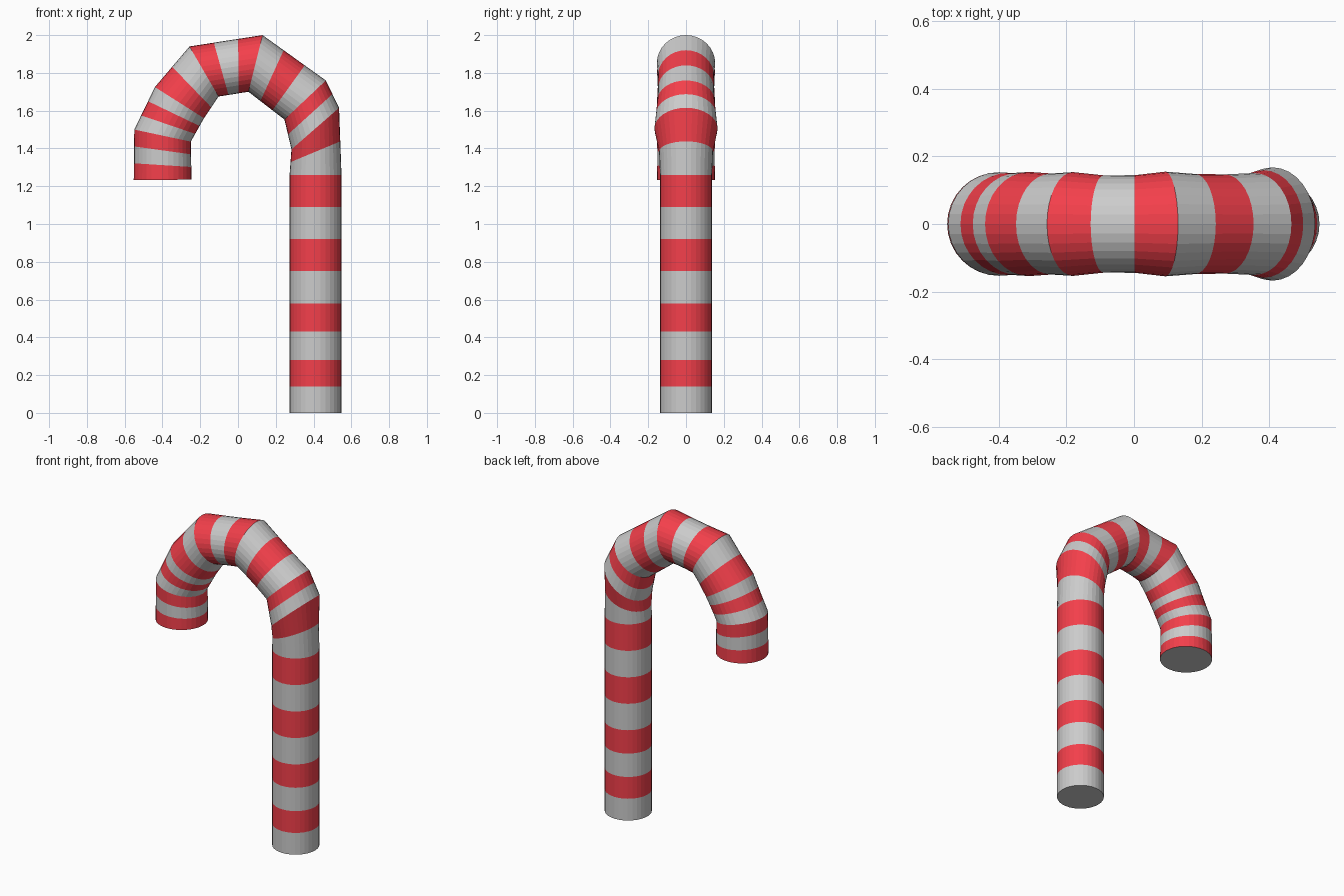
import bpy, bmesh, math
from mathutils import Vector

if "Cube" in bpy.data.objects:
    bpy.data.objects.remove(bpy.data.objects["Cube"])

SIDES = 32

# Key rings: outer edge (x, z), inner edge (x, z), number of stripes to the next ring
stem_levels = [0, .14, .28, .43, .58, .75, .92, 1.09]
keys = [((.548, z), (.273, z), 1) for z in stem_levels] + [
    ((.548, 1.26), (.273, 1.26), 2),
    ((.535, 1.615), (.283, 1.395), 2),
    ((.465, 1.76), (.246, 1.553), 3),
    ((.13, 2.0), (.055, 1.70), 3),
    ((-.257, 1.94), (-.103, 1.675), 2),
    ((-.44, 1.725), (-.18, 1.56), 3),
    ((-.549, 1.5), (-.25, 1.436), 3),
    ((-.552, 1.232), (-.246, 1.235), 0),
]


def ring(bm, outer, inner):
    """Circle spanning the outer and inner edge points, extending in y."""
    o, i = (Vector((p[0], 0, p[1])) for p in (outer, inner))
    centre, arm = (o + i) / 2, (o - i) / 2
    side = Vector((0, arm.length, 0))
    angles = [2 * math.pi * k / SIDES for k in range(SIDES)]
    return [bm.verts.new(centre + arm * math.cos(a) + side * math.sin(a)) for a in angles]


def material(name, colour):
    m = bpy.data.materials.new(name)
    m.diffuse_color = colour
    m.use_nodes = True
    m.node_tree.nodes["Principled BSDF"].inputs["Base Color"].default_value = m.diffuse_color
    return m


bm = bmesh.new()

# Rings, with each bend segment split evenly into stripes
rings = []
for (o1, i1, n), (o2, i2, _) in zip(keys, keys[1:]):
    for s in range(n):
        t = s / n
        rings.append(ring(bm, Vector(o1).lerp(Vector(o2), t), Vector(i1).lerp(Vector(i2), t)))
rings.append(ring(bm, *keys[-1][:2]))

# Alternating stripes
for b, (r1, r2) in enumerate(zip(rings, rings[1:])):
    for k in range(SIDES):
        j = (k + 1) % SIDES
        bm.faces.new((r1[k], r1[j], r2[j], r2[k])).material_index = b % 2

# End caps
bm.faces.new(rings[0])
bm.faces.new(rings[-1])
bmesh.ops.recalc_face_normals(bm, faces=bm.faces)

mesh = bpy.data.meshes.new("striped_cane")
bm.to_mesh(mesh)
bm.free()
mesh.materials.append(material("pale_stripe", (.8, .8, .8, 1)))
mesh.materials.append(material("red_stripe", (.9, .05, .07, 1)))
bpy.context.collection.objects.link(bpy.data.objects.new("striped_cane", mesh))
